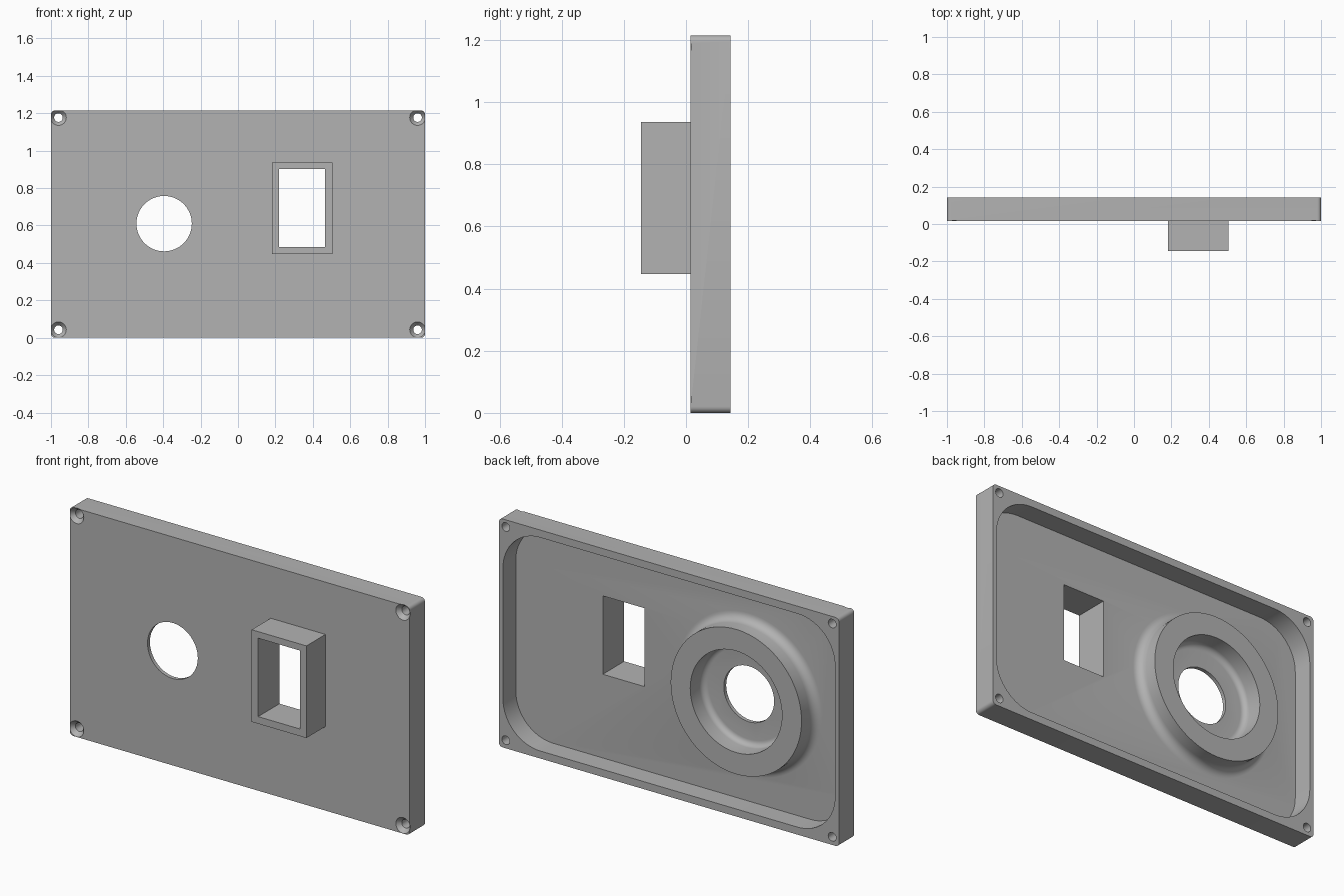
import bpy, bmesh
from math import sin, cos, pi, radians
from mathutils import Vector

cube = bpy.data.objects.get("Cube")
if cube:
    bpy.data.objects.remove(cube)

grey = bpy.data.materials.new("plain grey")
grey.use_nodes = True
colour = (0.45, 0.45, 0.45, 1)
grey.diffuse_color = colour
grey.node_tree.nodes["Principled BSDF"].inputs["Base Color"].default_value = colour

FRONT, FLOOR, BACK = 0.015, 0.035, 0.143
HEIGHT = 1.215
DIAL = (-0.395, 0.61)


def finish(name, bm):
    bmesh.ops.recalc_face_normals(bm, faces=bm.faces)
    mesh = bpy.data.meshes.new(name)
    bm.to_mesh(mesh)
    bm.free()
    mesh.materials.append(grey)
    obj = bpy.data.objects.new(name, mesh)
    bpy.context.collection.objects.link(obj)
    return obj


def box(name, x, y, z, radius=0, segments=8):
    """Box from ranges, with its four front-to-back edges rounded."""
    bm = bmesh.new()
    bmesh.ops.create_cube(bm, size=1)
    for v in bm.verts:
        v.co = Vector([r[0] if c < 0 else r[1] for c, r in zip(v.co, (x, y, z))])
    if radius:
        edges = [e for e in bm.edges
                 if abs(e.verts[0].co.y - e.verts[1].co.y) > 0.001]
        bmesh.ops.bevel(bm, geom=edges, offset=radius, segments=segments,
                        profile=0.5, affect='EDGES')
    return finish(name, bm)


def lathe(name, centre, profile, steps, ring=False):
    """Turn (radius, y) points about a front-to-back axis."""
    bm = bmesh.new()
    loops = []
    for r, y in profile:
        loops.append([bm.verts.new((centre[0] + r * cos(2 * pi * i / steps), y,
                                    centre[1] + r * sin(2 * pi * i / steps)))
                      for i in range(steps)])
    pairs = list(zip(loops, loops[1:]))
    if ring:
        pairs.append((loops[-1], loops[0]))
    else:
        bm.faces.new(loops[0])
        bm.faces.new(loops[-1])
    for a, b in pairs:
        for i in range(steps):
            j = (i + 1) % steps
            bm.faces.new((a[i], a[j], b[j], b[i]))
    return finish(name, bm)


def combine(target, tool, operation):
    mod = target.modifiers.new(operation.title(), 'BOOLEAN')
    mod.operation = operation
    mod.solver = 'EXACT'
    mod.object = tool
    bpy.context.view_layer.objects.active = target
    bpy.ops.object.modifier_apply(modifier=mod.name)
    bpy.data.objects.remove(tool)


# Plate hollowed from the back, leaving a thin front wall and a rim
panel = box("panel", (-1, 1), (FRONT, BACK), (0, HEIGHT), 0.02, 5)
combine(panel, box("pocket", (-0.977, 0.977), (FLOOR, 0.3),
                   (0.04, HEIGHT - 0.04), 0.22, 16), 'DIFFERENCE')

# Round boss with filleted feet inside the pocket
fillet, small = 0.045, 0.03
profile = [(0.27, BACK), (0.385, BACK)]
for i in range(7):
    a = pi / 2 * i / 6
    profile.append((0.385 + fillet * (1 - cos(a)), FLOOR + fillet * (1 - sin(a))))
profile += [(0.43, 0.025), (0.24, 0.025)]
for i in range(7):
    a = pi / 2 * i / 6
    profile.append((0.24 + small * sin(a), FLOOR + small * (1 - cos(a))))
combine(panel, lathe("boss", DIAL, profile, 96, ring=True), 'UNION')

# Rectangular sleeve on the front
combine(panel, box("sleeve", (0.182, 0.504), (-0.145, 0.025), (0.447, 0.937)), 'UNION')

# Openings through the plate
combine(panel, box("sleeve_opening", (0.22, 0.465), (-0.3, 0.3), (0.485, 0.902)),
        'DIFFERENCE')
combine(panel, lathe("dial_opening", DIAL, [(0.148, -0.1), (0.148, 0.3)], 64),
        'DIFFERENCE')

# Countersunk screw holes in the corners
screw = [(0.047, FRONT - 0.005), (0.042, FRONT), (0.023, 0.038), (0.023, 0.3)]
for x in (-0.96, 0.96):
    for z in (0.043, HEIGHT - 0.038):
        combine(panel, lathe("screw_hole", (x, z), screw, 32), 'DIFFERENCE')

# Smooth curved walls, crisp edges
bpy.ops.object.select_all(action='DESELECT')
panel.select_set(True)
bpy.context.view_layer.objects.active = panel
bpy.ops.object.shade_smooth_by_angle(angle=radians(30))
